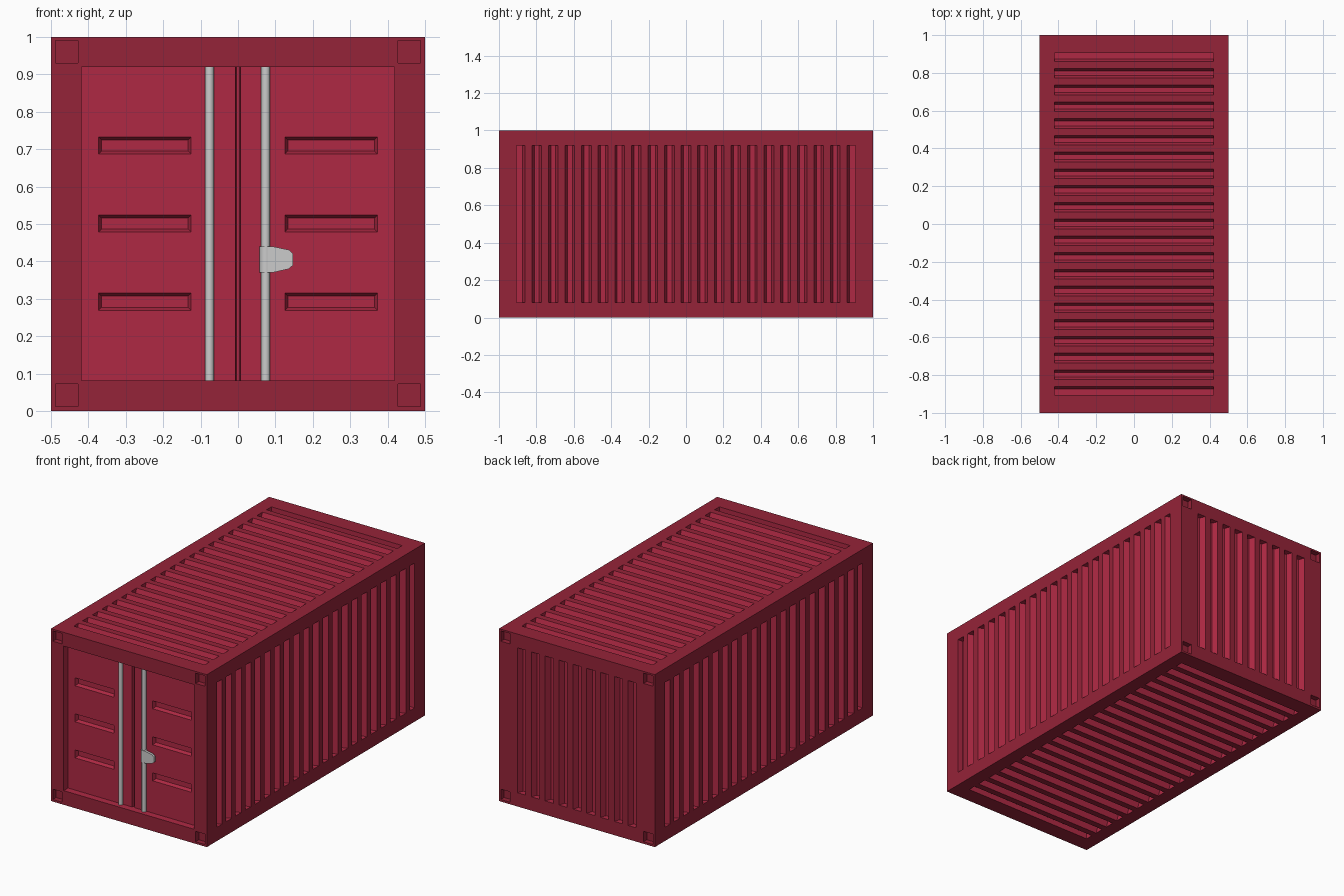
import bpy, bmesh
from mathutils import Vector

if "Cube" in bpy.data.objects:
    bpy.data.objects.remove(bpy.data.objects["Cube"])

# Face mappings: (u, v, depth below the surface) -> world position
FACES = {
    "front": lambda u, v, d: (u, -1 + d, v),
    "back": lambda u, v, d: (u, 1 - d, v),
    "right": lambda u, v, d: (0.5 - d, u, v),
    "left": lambda u, v, d: (-0.5 + d, u, v),
    "top": lambda u, v, d: (v, u, 1 - d),
    "bottom": lambda u, v, d: (v, u, d),
}
PITCH, HALF, DEPTH = 0.0887, 0.026, 0.033
DOOR = 0.04


def material(name, color):
    m = bpy.data.materials.new(name)
    m.diffuse_color = (*color, 1)
    m.use_nodes = True
    m.node_tree.nodes["Principled BSDF"].inputs["Base Color"].default_value = m.diffuse_color
    return m


def mesh_object(name, bm, mats=()):
    bmesh.ops.recalc_face_normals(bm, faces=bm.faces[:])
    me = bpy.data.meshes.new(name)
    bm.to_mesh(me)
    bm.free()
    for m in mats:
        me.materials.append(m)
    ob = bpy.data.objects.new(name, me)
    bpy.context.collection.objects.link(ob)
    return ob


def add_pocket(bm, face, u0, u1, v0, v1, depth, base=0.0, taper=(0, 0, 0, 0)):
    """Tapered block reaching from just outside the surface down to depth."""
    rings = []
    for d in (-0.01, depth):
        a, b, c, e = (t * d / depth for t in taper)
        pts = [(u0 + a, v0 + c), (u1 - b, v0 + c), (u1 - b, v1 - e), (u0 + a, v1 - e)]
        rings.append([bm.verts.new(FACES[face](u, v, base + d)) for u, v in pts])
    lo, hi = rings
    bm.faces.new(lo)
    bm.faces.new(hi)
    for i in range(4):
        j = (i + 1) % 4
        bm.faces.new((lo[i], lo[j], hi[j], hi[i]))


def carve(ob, bm):
    cutter = mesh_object("cutter", bm)
    cutter.hide_render = True
    mod = ob.modifiers.new("carve", "BOOLEAN")
    mod.operation, mod.solver, mod.object = "DIFFERENCE", "EXACT", cutter
    bpy.context.view_layer.objects.active = ob
    bpy.ops.object.modifier_apply(modifier=mod.name)
    bpy.data.objects.remove(cutter)


frame_red = material("frame_red", (0.30, 0.017, 0.04))
panel_red = material("panel_red", (0.43, 0.022, 0.057))

# Container body
bm = bmesh.new()
bmesh.ops.create_cube(bm, size=1)
for v in bm.verts:
    v.co = Vector((v.co.x, v.co.y * 2, v.co.z + 0.5))
body = mesh_object("container_body", bm, (frame_red, panel_red))

# Corrugation grooves, door opening and corner pockets
bm = bmesh.new()
for face in ("left", "right", "top", "bottom"):
    v0, v1 = (0.08, 0.92) if face in ("left", "right") else (-0.42, 0.42)
    for k in range(-10, 11):
        u0, u1 = k * PITCH - HALF, k * PITCH + HALF
        t0 = t1 = 0.013
        if k == -10:
            u0, t0 = -0.905, 0
        if k == 10:
            u1, t1 = 0.905, 0
        add_pocket(bm, face, u0, u1, v0, v1, DEPTH, taper=(t0, t1, 0, 0))
for k in range(-4, 5):
    add_pocket(bm, "back", k * PITCH - HALF, k * PITCH + HALF, 0.08, 0.92, DEPTH,
               taper=(0.013, 0.013, 0, 0))
add_pocket(bm, "front", -0.418, 0.418, 0.082, 0.92, DOOR)
for face in ("front", "back"):
    for u in (-0.458, 0.458):
        for z in (0.042, 0.96):
            add_pocket(bm, face, u - 0.03, u + 0.03, z - 0.03, z + 0.03, 0.03)
carve(body, bm)

# Recessed slots in the doors and the gap between the leaves
bm = bmesh.new()
for u in (-0.249, 0.249):
    for z in (0.292, 0.501, 0.71):
        add_pocket(bm, "front", u - 0.124, u + 0.124, z - 0.023, z + 0.023, 0.02,
                   base=DOOR, taper=(0.008,) * 4)
add_pocket(bm, "front", -0.007, 0.007, 0.082, 0.92, 0.02, base=DOOR, taper=(0.003, 0.003, 0, 0))
carve(body, bm)

# Everything below the outer surface takes the brighter panel colour
for p in body.data.polygons:
    x, y, z = p.center
    inset = min(0.5 - abs(x), 1 - abs(y), z, 1 - z)
    corner = abs(x) > 0.425 and abs(y) > 0.95
    p.material_index = 1 if inset > 0.002 and not corner else 0


def upright(name, x, y, z0, z1, radius):
    bpy.ops.mesh.primitive_cylinder_add(vertices=24, radius=radius, depth=z1 - z0,
                                        location=(x, y, (z0 + z1) / 2))
    bpy.context.object.name = name
    bpy.ops.object.shade_smooth_by_angle()


# Lock rods and handle collar
upright("left_lock_rod", -0.076, -0.967, 0.082, 0.92, 0.012)
upright("right_lock_rod", 0.074, -0.967, 0.082, 0.92, 0.012)
upright("handle_collar", 0.074, -0.967, 0.37, 0.44, 0.016)

# Handle lever
profile = [(0.074, 0.37), (0.092, 0.37), (0.136, 0.38), (0.147, 0.39),
           (0.147, 0.42), (0.136, 0.431), (0.092, 0.44), (0.074, 0.44)]
bm = bmesh.new()
lever = bm.faces.new([bm.verts.new((x, -0.982, z)) for x, z in profile])
ext = bmesh.ops.extrude_face_region(bm, geom=[lever])
bmesh.ops.translate(bm, vec=(0, 0.014, 0),
                    verts=[g for g in ext["geom"] if isinstance(g, bmesh.types.BMVert)])
if not any(len(f.verts) == 8 and f.calc_center_median().y < -0.981 for f in bm.faces):
    bm.faces.new([v for v in lever.verts])
mesh_object("handle_lever", bm)
